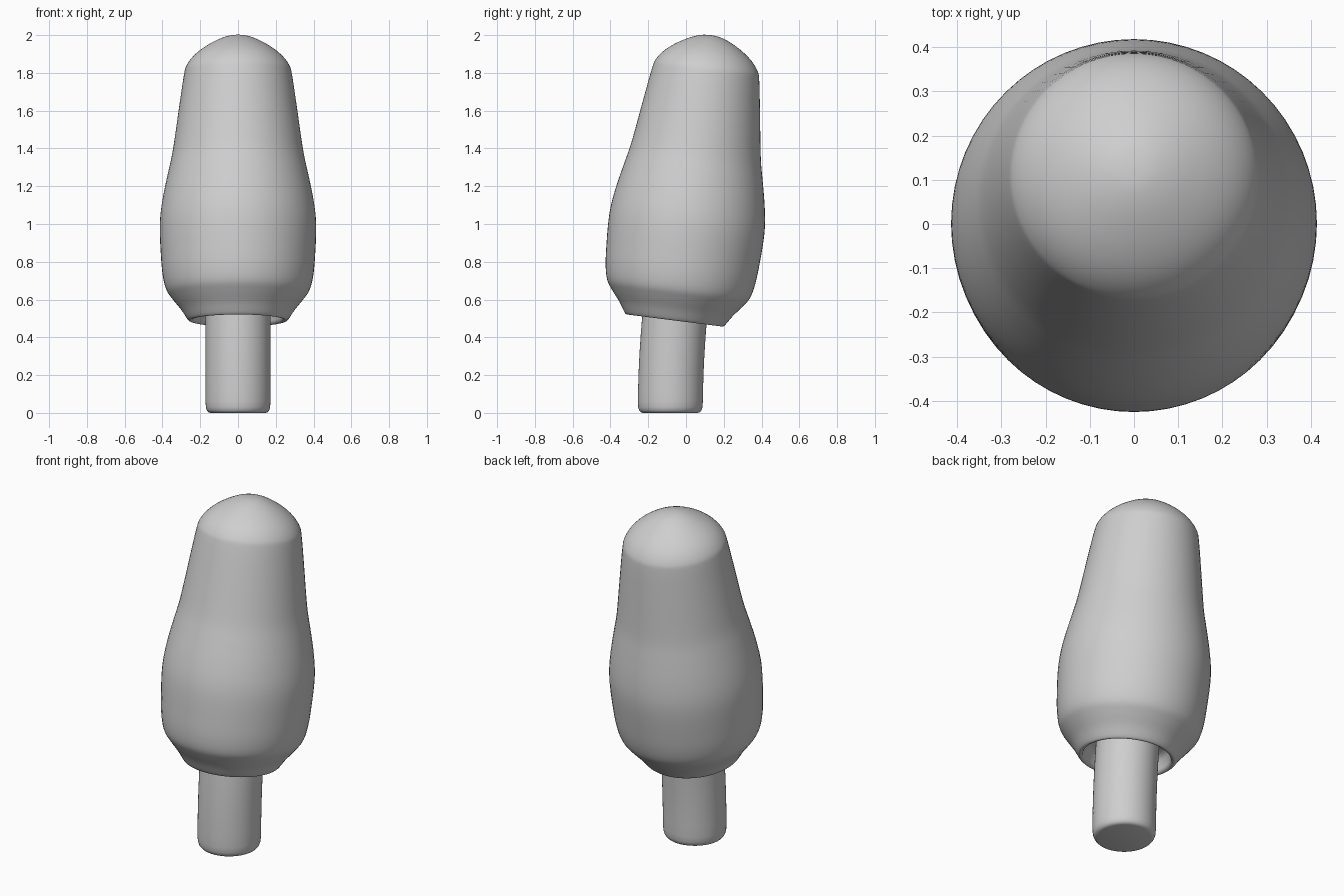
import bpy
import math
from mathutils import Matrix, Vector

if "Cube" in bpy.data.objects:
    bpy.data.objects.remove(bpy.data.objects["Cube"])

grey = bpy.data.materials.new("light_grey")
grey.use_nodes = True
grey.diffuse_color = (0.62, 0.62, 0.62, 1)
grey.node_tree.nodes["Principled BSDF"].inputs["Base Color"].default_value = (0.62, 0.62, 0.62, 1)

SIDES = 64


def smooth_path(points, steps=4):
    """Catmull-Rom curve through (radius, height) points."""
    pts = [Vector(p) for p in points]
    pts = [pts[0]] + pts + [pts[-1]]
    out = []
    for a, b, c, d in zip(pts, pts[1:], pts[2:], pts[3:]):
        for i in range(steps):
            t = i / steps
            out.append(0.5 * (2 * b + (c - a) * t + (2 * a - 5 * b + 4 * c - d) * t * t
                              + (3 * b - a - 3 * c + d) * t ** 3))
    return out + [pts[-1]]


def lathe(name, profile, place, angle):
    """Turn a profile into closed rings; place() maps each point to the model."""
    verts, faces = [], []
    for r, h in profile:
        for k in range(SIDES):
            a = math.tau * k / SIDES
            verts.append(place(Vector((r * math.cos(a), r * math.sin(a), h))))
    for i in range(len(profile) - 1):
        for k in range(SIDES):
            n = (k + 1) % SIDES
            faces.append((i * SIDES + k, i * SIDES + n, (i + 1) * SIDES + n, (i + 1) * SIDES + k))
    last = (len(profile) - 1) * SIDES
    faces.append(tuple(reversed(range(SIDES))))
    faces.append(tuple(range(last, last + SIDES)))
    mesh = bpy.data.meshes.new(name)
    mesh.from_pydata(verts, [], faces)
    mesh.materials.append(grey)
    obj = bpy.data.objects.new(name, mesh)
    bpy.context.collection.objects.link(obj)
    bpy.ops.object.select_all(action='DESELECT')
    obj.select_set(True)
    bpy.context.view_layer.objects.active = obj
    bpy.ops.object.shade_smooth_by_angle(angle=math.radians(angle))
    return obj


# Leaning bulb: recessed underside, rounded lip, then the outer skin up to the tip
tilt = Matrix.Translation((0, -0.06, 0.49)) @ Matrix.Rotation(math.radians(-7.2), 4, 'X')
recess = [Vector(p) for p in ((0.12, 0.1), (0.2, 0.1), (0.23, 0.07), (0.235, 0.02), (0.24, 0.005))]
skin = smooth_path([
    (0.25, 0), (0.265, 0.005), (0.302, 0.06), (0.35, 0.12), (0.382, 0.17), (0.4, 0.25),
    (0.409, 0.36), (0.414, 0.48), (0.41, 0.57), (0.395, 0.67), (0.372, 0.78),
    (0.35, 0.88), (0.334, 0.98), (0.31, 1.15), (0.286, 1.31), (0.272, 1.36),
    (0.235, 1.41), (0.18, 1.455), (0.11, 1.495), (0.05, 1.517), (0.004, 1.522)])
lathe("bulb", recess + skin, lambda p: tilt @ p, 50)

# Stem that bends gently into the bulb
stem = [Vector(p) for p in ((0.145, 0), (0.157, 0.004), (0.165, 0.014), (0.17, 0.03), (0.172, 0.06))]
stem += [Vector((0.172, 0.06 + 0.06 * i)) for i in range(1, 11)]
lathe("stem", stem, lambda p: p + Vector((0, -0.083 + 0.09 * p.z ** 2, 0)), 50)
